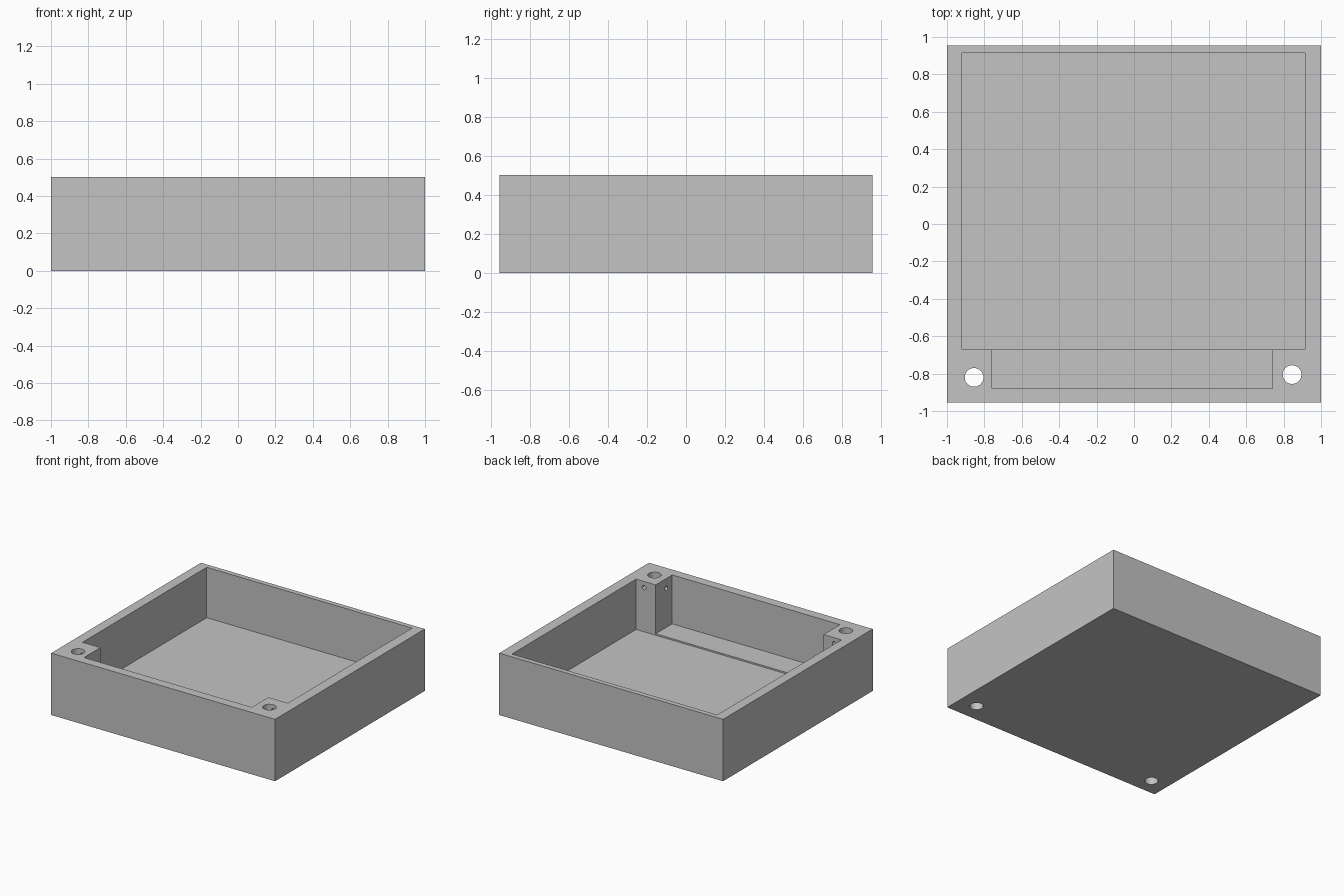
import bpy
import math
from mathutils import Vector

if "Cube" in bpy.data.objects:
    bpy.data.objects.remove(bpy.data.objects["Cube"], do_unlink=True)

grey = bpy.data.materials.new("plain_grey")
grey.use_nodes = True
grey.diffuse_color = (0.55, 0.55, 0.55, 1)
grey.node_tree.nodes["Principled BSDF"].inputs["Base Color"].default_value = grey.diffuse_color


def block(name, low, high):
    """Axis-aligned block between two corners."""
    low, high = Vector(low), Vector(high)
    bpy.ops.mesh.primitive_cube_add(size=1, location=(low + high) / 2)
    ob = bpy.context.object
    ob.name = name
    ob.scale = high - low
    bpy.ops.object.transform_apply(location=True, rotation=False, scale=True)
    ob.data.materials.append(grey)
    return ob


def rod(name, start, end, radius, sides=32):
    """Cylinder from start to end."""
    start, end = Vector(start), Vector(end)
    axis = end - start
    bpy.ops.mesh.primitive_cylinder_add(
        vertices=sides, radius=radius, depth=axis.length, location=(start + end) / 2,
        rotation=axis.to_track_quat("Z", "Y").to_euler())
    ob = bpy.context.object
    ob.name = name
    ob.data.materials.append(grey)
    return ob


def cut(target, cutter):
    """Subtract the cutter and discard it."""
    cutter.hide_render = True
    mod = target.modifiers.new("cut", "BOOLEAN")
    mod.operation = "DIFFERENCE"
    mod.solver = "EXACT"
    mod.object = cutter
    bpy.context.view_layer.objects.active = target
    bpy.ops.object.modifier_apply(modifier=mod.name)
    bpy.data.objects.remove(cutter, do_unlink=True)


# Outer tray
tray = block("tray", (-1, -0.955, 0), (1, 0.955, 0.5))

# Main cavity, then the slightly shallower recess between the corner posts
cut(tray, block("main_cavity", (-0.92, -0.67, 0.093), (0.915, 0.915, 0.7)))
cut(tray, block("front_recess", (-0.76, -0.88, 0.105), (0.74, -0.5, 0.7)))

# Corner posts: a bore through each, with small cross holes into the bore
for side, x, y in ((-1, -0.855, -0.82), (1, 0.845, -0.805)):
    cut(tray, rod("post_bore", (x, y, -0.1), (x, y, 0.6), 0.05))
    cut(tray, rod("back_pin_hole", (x, y, 0.45), (x, -0.6, 0.45), 0.018, 16))
    cut(tray, rod("side_pin_hole", (x, y, 0.42), (x - side * 0.2, y, 0.42), 0.018, 16))

# Smooth bores, crisp edges
bpy.ops.object.select_all(action="DESELECT")
tray.select_set(True)
bpy.context.view_layer.objects.active = tray
bpy.ops.object.shade_smooth_by_angle(angle=math.radians(30))
